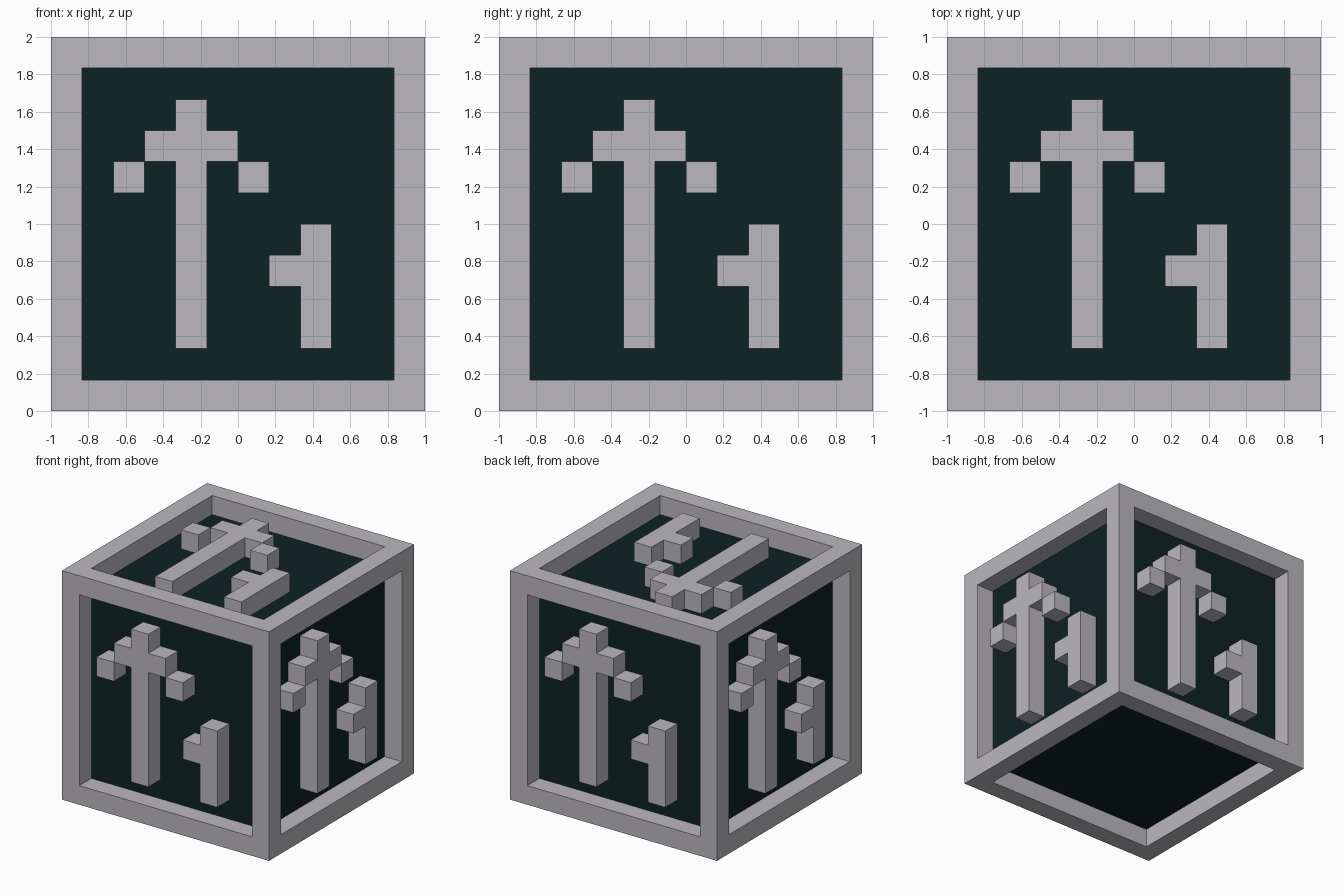
import bpy, bmesh, math
from mathutils import Matrix, Vector

if "Cube" in bpy.data.objects:
    bpy.data.objects.remove(bpy.data.objects["Cube"])

C = 1 / 6          # grid cell: the block is 12 cells wide
CENTRE = Matrix.Translation((0, 0, 1))


def material(name, colour):
    m = bpy.data.materials.new(name)
    m.diffuse_color = (*colour, 1)
    m.use_nodes = True
    m.node_tree.nodes["Principled BSDF"].inputs["Base Color"].default_value = m.diffuse_color
    return m


grey = material("pale grey", (0.497, 0.479, 0.515))
dark = material("dark teal", (0.004, 0.016, 0.016))


def add_object(name, bm, mat):
    bmesh.ops.recalc_face_normals(bm, faces=bm.faces)
    me = bpy.data.meshes.new(name)
    bm.to_mesh(me)
    bm.free()
    me.materials.append(mat)
    ob = bpy.data.objects.new(name, me)
    bpy.context.collection.objects.link(ob)
    return ob


# Dark inner block forming the six recessed panels
bm = bmesh.new()
bmesh.ops.create_cube(bm, size=10 * C, matrix=CENTRE)
add_object("panel_core", bm, dark)

# Outer frame: rim inset on each side, then square pocket walls down to the core
bm = bmesh.new()
bmesh.ops.create_cube(bm, size=2)
sides = list(bm.faces)
bmesh.ops.inset_individual(bm, faces=sides, thickness=C, use_even_offset=True)
for f in sides:
    n = f.normal.copy()
    floor = bmesh.ops.extrude_discrete_faces(bm, faces=[f])["faces"][0]
    bmesh.ops.translate(bm, verts=floor.verts, vec=-n * C)
    bm.faces.remove(floor)
bmesh.ops.transform(bm, matrix=CENTRE, verts=bm.verts)
frame = add_object("frame", bm, grey)

# Raised relief outlines, in cells from the lower left corner of a side
OUTLINES = [
    [(4, 2), (5, 2), (5, 8), (6, 8), (6, 9), (5, 9), (5, 10),
     (4, 10), (4, 9), (3, 9), (3, 8), (4, 8)],                          # tall post with arms
    [(2, 7), (3, 7), (3, 8), (2, 8)],                                   # left block
    [(6, 7), (7, 7), (7, 8), (6, 8)],                                   # right block
    [(8, 2), (9, 2), (9, 6), (8, 6), (8, 5), (7, 5), (7, 4), (8, 4)],   # short post
]


def add_relief(name, rotation):
    bm = bmesh.new()
    for outline in OUTLINES:
        f = bm.faces.new([bm.verts.new((u * C - 1, v * C - 1, 1 - C)) for u, v in outline])
        ext = bmesh.ops.extrude_face_region(bm, geom=[f], use_keep_orig=True)["geom"]
        bmesh.ops.translate(bm, vec=Vector((0, 0, C)),
                            verts=[g for g in ext if isinstance(g, bmesh.types.BMVert)])
    bmesh.ops.transform(bm, matrix=CENTRE @ rotation, verts=bm.verts)
    add_object(name, bm, grey)


# Relief on the four upright sides and the top; the underside stays plain
upright = Matrix.Rotation(math.pi / 2, 4, "X")
for i, side in enumerate(("front", "right", "back", "left")):
    add_relief(side + "_relief", Matrix.Rotation(i * math.pi / 2, 4, "Z") @ upright)
add_relief("top_relief", Matrix.Identity(4))
